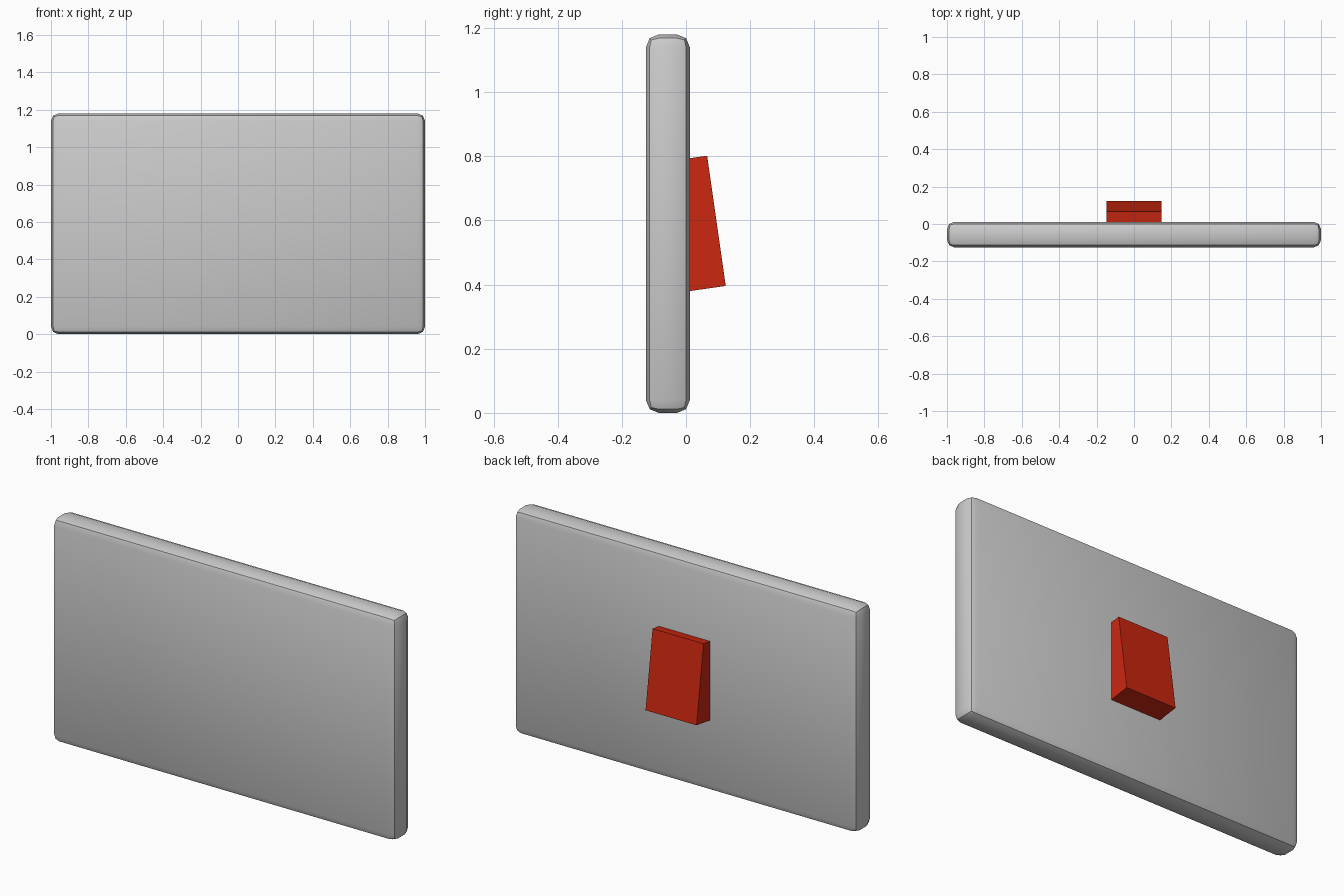
import bpy
from mathutils import Matrix, Vector
from math import atan2

cube = bpy.data.objects.get("Cube")
if cube:
    bpy.data.objects.remove(cube, do_unlink=True)


def material(name, color):
    mat = bpy.data.materials.new(name)
    mat.use_nodes = True
    mat.diffuse_color = color
    mat.node_tree.nodes["Principled BSDF"].inputs["Base Color"].default_value = color
    return mat


def box(name, size, matrix, mat):
    bpy.ops.mesh.primitive_cube_add(size=1)
    obj = bpy.context.object
    obj.name = name
    obj.data.transform(matrix @ Matrix.Diagonal((*size, 1)))
    obj.data.materials.append(mat)
    return obj


grey = material("light grey", (0.6, 0.6, 0.6, 1))
red = material("red", (0.6, 0.02, 0.005, 1))

# Flat panel with softly rounded edges
height, thickness = 1.18, 0.137
panel = box("panel", (2, thickness, height),
            Matrix.Translation((0, -0.0565, height / 2)), grey)
bevel = panel.modifiers.new("rounded edges", "BEVEL")
bevel.width = 0.04
bevel.segments = 2
bpy.ops.object.modifier_apply(modifier=bevel.name)
bpy.ops.object.shade_smooth_by_angle()

# Tilted block set into the back of the panel
top, bottom = Vector((0, 0.066, 0.802)), Vector((0, 0.124, 0.396))
edge = top - bottom
tilt = Matrix.Rotation(atan2(-edge.y, edge.z), 4, "X")
depth = 0.14
center = (top + bottom) / 2 - tilt @ Vector((0, depth / 2, 0))
box("back_block", (0.296, depth, edge.length),
    Matrix.Translation(center) @ tilt, red)
